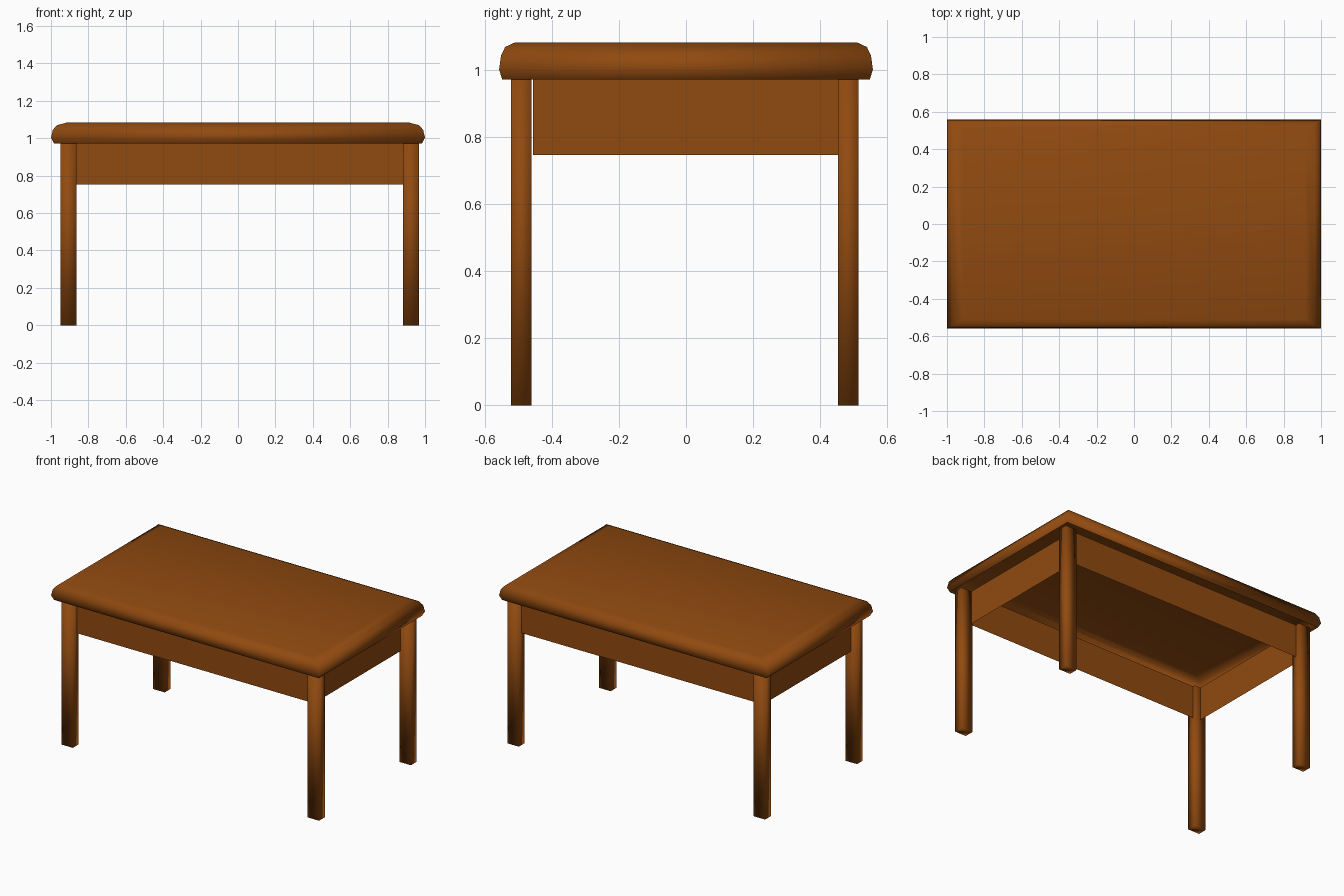
import bpy, bmesh

if "Cube" in bpy.data.objects:
    bpy.data.objects.remove(bpy.data.objects["Cube"])

wood = bpy.data.materials.new("wood")
wood.diffuse_color = (0.28, 0.068, 0.005, 1)
wood.use_nodes = True
wood.node_tree.nodes["Principled BSDF"].inputs["Base Color"].default_value = wood.diffuse_color


def finish(name, bm, smooth):
    bmesh.ops.recalc_face_normals(bm, faces=bm.faces[:])
    for f in bm.faces:
        f.smooth = smooth
    me = bpy.data.meshes.new(name)
    bm.to_mesh(me)
    bm.free()
    me.materials.append(wood)
    ob = bpy.data.objects.new(name, me)
    bpy.context.collection.objects.link(ob)
    return ob


def rect_loft(name, rings, bottom=True):
    """Stack rectangles (x0, x1, y0, y1, z) into a soft-shaded solid."""
    bm = bmesh.new()
    loops = [[bm.verts.new(p) for p in ((x0, y0, z), (x1, y0, z), (x1, y1, z), (x0, y1, z))]
             for x0, x1, y0, y1, z in rings]
    for a, b in zip(loops, loops[1:]):
        for i in range(4):
            j = (i + 1) % 4
            bm.faces.new((a[i], a[j], b[j], b[i]))
    if bottom:
        bm.faces.new(loops[0][::-1])
    bm.faces.new(loops[-1])
    return finish(name, bm, True)


def panel(name, a, b, z0, z1):
    """Thin upright board between two plan points."""
    bm = bmesh.new()
    bm.faces.new([bm.verts.new(p) for p in
                  ((*a, z0), (*b, z0), (*b, z1), (*a, z1))])
    return finish(name, bm, False)


# Table top: hollow shell with rounded rim, open underneath (outline scale, height)
TOP_Z = 0.973
rim = [(0.984, TOP_Z), (1.0, 1.003), (0.99, 1.045), (0.968, 1.07), (0.914, 1.084)]
rect_loft("table_top", [(-s, s, -0.558 * s, 0.558 * s, z) for s, z in rim], bottom=False)

# Four legs
leg_x = {"left": (-0.949, -0.863), "right": (0.883, 0.968)}
leg_y = {"front": (-0.522, -0.461), "back": (0.454, 0.515)}
for side, xs in leg_x.items():
    for end, ys in leg_y.items():
        rect_loft(f"{end}_{side}_leg", [(*xs, *ys, 0), (*xs, *ys, TOP_Z)])

# Apron boards between the legs
for end, y in (("front", -0.476), ("back", 0.486)):
    panel(f"{end}_apron", (-0.863, y), (0.883, y), 0.753, TOP_Z)
for side, x in (("left", -0.907), ("right", 0.892)):
    panel(f"{side}_apron", (x, -0.457), (x, 0.454), 0.748, TOP_Z)
